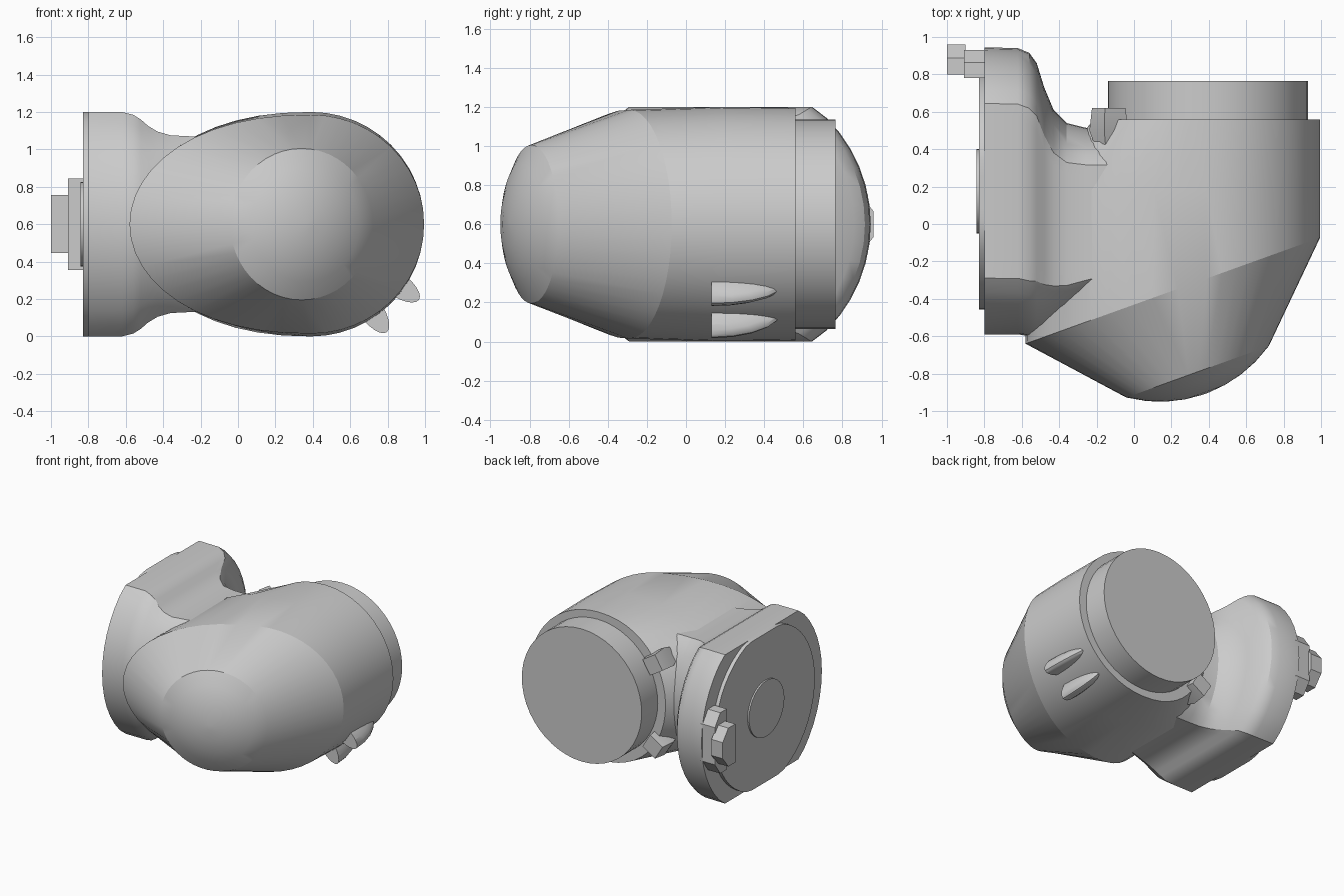
import bpy, bmesh, math
from mathutils import Matrix, Vector

cube = bpy.data.objects.get("Cube")
if cube:
    bpy.data.objects.remove(cube, do_unlink=True)

N = 48
ANGLES = [2 * math.pi * i / N for i in range(N)]
MID_Z = 0.6       # height of both main axes
BODY_X = 0.39     # axis of the round body
PLATE_Y = 0.178   # axis of the side flange


def finish(name, bm, angle=30):
    bmesh.ops.recalc_face_normals(bm, faces=bm.faces)
    mesh = bpy.data.meshes.new(name)
    bm.to_mesh(mesh)
    bm.free()
    obj = bpy.data.objects.new(name, mesh)
    bpy.context.collection.objects.link(obj)
    bpy.ops.object.select_all(action='DESELECT')
    obj.select_set(True)
    bpy.context.view_layer.objects.active = obj
    bpy.ops.object.shade_smooth_by_angle(angle=math.radians(angle))
    return obj


def loft(name, rings, angle=30):
    """Skin a list of closed rings and cap both ends."""
    bm = bmesh.new()
    loops = [[bm.verts.new(p) for p in ring] for ring in rings]
    for a, b in zip(loops, loops[1:]):
        for i in range(len(a)):
            j = (i + 1) % len(a)
            bm.faces.new((a[i], a[j], b[j], b[i]))
    bm.faces.new(loops[0])
    bm.faces.new(loops[-1])
    return finish(name, bm, angle)


def cylinder(name, radius, start, end, axis, centre):
    """Round disc along x or y, between two positions on that axis."""
    def point(t, a):
        u, z = centre + radius * math.cos(a), MID_Z + radius * math.sin(a)
        return (t, u, z) if axis == 'X' else (u, t, z)
    return loft(name, [[point(t, a) for a in ANGLES] for t in (start, end)])


# Main body: domed oblique nose, egg-shaped middle, round rear
def egg(a, left, height=0.6):
    c = math.cos(a)
    x = 0.605 * c if c > 0 else -left * abs(c) ** 0.9
    return BODY_X + x, MID_Z + height * math.sin(a)


def seam_y(x):
    return -0.64 + 0.36 * (x + 0.58)


nose_axis = Vector((0.34, -0.94, 0)).normalized()
nose_side = Vector((-nose_axis.y, nose_axis.x, 0))
nose_centre = Vector((0.34, -0.79, MID_Z))
CAP_R, CAP_H = 0.405, 0.125
dome_r = (CAP_R ** 2 + CAP_H ** 2) / (2 * CAP_H)
rings = []
for f in (0.05, 0.28, 0.52, 0.76, 1):
    r = CAP_R * f
    h = math.sqrt(dome_r ** 2 - r ** 2) - dome_r + CAP_H
    rings.append([nose_centre + nose_axis * h + nose_side * r * math.cos(a)
                  + Vector((0, 0, r * math.sin(a))) for a in ANGLES])
seam = [egg(a, 0.97, 0.585) for a in ANGLES]
rings.append([(x, seam_y(x), z) for x, z in seam])
for y, left, height in ((0.18, 0.95, 0.6), (0.56, 0.6, 0.595)):
    rings.append([(x, y, z) for x, z in (egg(a, left, height) for a in ANGLES)])
loft("main_body", rings, 20)

# Round rear port
cylinder("rear_port", 0.535, 0.5, 0.765, 'Y', 0.395)


# Side flange flowing through a neck into the body
def flat_round(x, front, back, half):
    """Round section with flattened top and bottom."""
    mid, ry = (front + back) / 2, (back - front) / 2
    return [(x, mid + ry * math.cos(a),
             MID_Z + max(-half, min(half, half * 1.278 * math.sin(a))))
            for a in ANGLES]


NECK = [(-0.8, -0.59, 0.945, 0.6), (-0.62, -0.59, 0.94, 0.6),
        (-0.56, -0.6, 0.915, 0.585), (-0.52, -0.59, 0.86, 0.56),
        (-0.48, -0.58, 0.73, 0.525), (-0.43, -0.56, 0.61, 0.495),
        (-0.36, -0.54, 0.54, 0.475), (-0.26, -0.5, 0.515, 0.47),
        (-0.1, -0.45, 0.5, 0.47)]
loft("side_flange", [flat_round(*section) for section in NECK])

# Raised face of the flange, and its centre disc
face_ring = [(PLATE_Y + 0.635 * math.cos(a),
              MID_Z + max(-0.6, min(0.6, 0.635 * math.sin(a)))) for a in ANGLES]
loft("flange_face", [[(x, y, z) for y, z in face_ring] for x in (-0.83, -0.78)])
cylinder("flange_centre_disc", 0.225, -0.843, -0.8, 'X', 0.175)


# Stepped latch at the rear edge of the flange
def latch(name, start, end, inner, outer, half, tip):
    shoulder = inner + (outer - inner) * 0.55
    half_profile = [(inner, half), (shoulder, half), (outer, tip)]
    profile = half_profile + [(y, -z) for y, z in reversed(half_profile)]
    loft(name, [[(x, y, MID_Z + z) for y, z in profile] for x in (start, end)])


latch("latch_base", -0.91, -0.78, 0.78, 0.93, 0.245, 0.15)
latch("latch_tip", -1.0, -0.9, 0.8, 0.96, 0.155, 0.065)

# Tapered lugs beside the rear port, above and below
for side, name in ((1, "upper_lug"), (-1, "lower_lug")):
    turn = Matrix.Rotation(side * math.radians(32), 3, 'Y')
    centre = Vector((-0.135, 0, MID_Z + side * 0.33))
    sections = []
    for y, size in ((0.25, 0.012), (0.5, 0.075), (0.62, 0.065)):
        corners = ((-1, -1), (1, -1), (1, 1), (-1, 1))
        sections.append([centre + Vector((0, y, 0))
                         + turn @ Vector((u * size, 0, v * size))
                         for u, v in corners])
    loft(name, sections)

# Two half-teardrop fins low on the outer side, blunt towards the front
for name, degrees in (("upper_fin", -35), ("lower_fin", -55)):
    bm = bmesh.new()
    bmesh.ops.create_uvsphere(bm, u_segments=20, v_segments=12, radius=1)
    cut = bmesh.ops.bisect_plane(bm, geom=bm.verts[:] + bm.edges[:] + bm.faces[:],
                                 plane_co=(0, 0, 0), plane_no=(0, -1, 0),
                                 clear_outer=True)
    rim = [e for e in cut["geom_cut"] if isinstance(e, bmesh.types.BMEdge)]
    bmesh.ops.holes_fill(bm, edges=rim)
    bmesh.ops.scale(bm, vec=(0.16, 0.36, 0.065), verts=bm.verts)
    a = math.radians(degrees)
    place = Matrix.Translation((BODY_X + 0.545 * math.cos(a), 0.13,
                                MID_Z + 0.545 * math.sin(a)))
    bmesh.ops.transform(bm, matrix=place @ Matrix.Rotation(-a, 4, 'Y'), verts=bm.verts)
    finish(name, bm)
